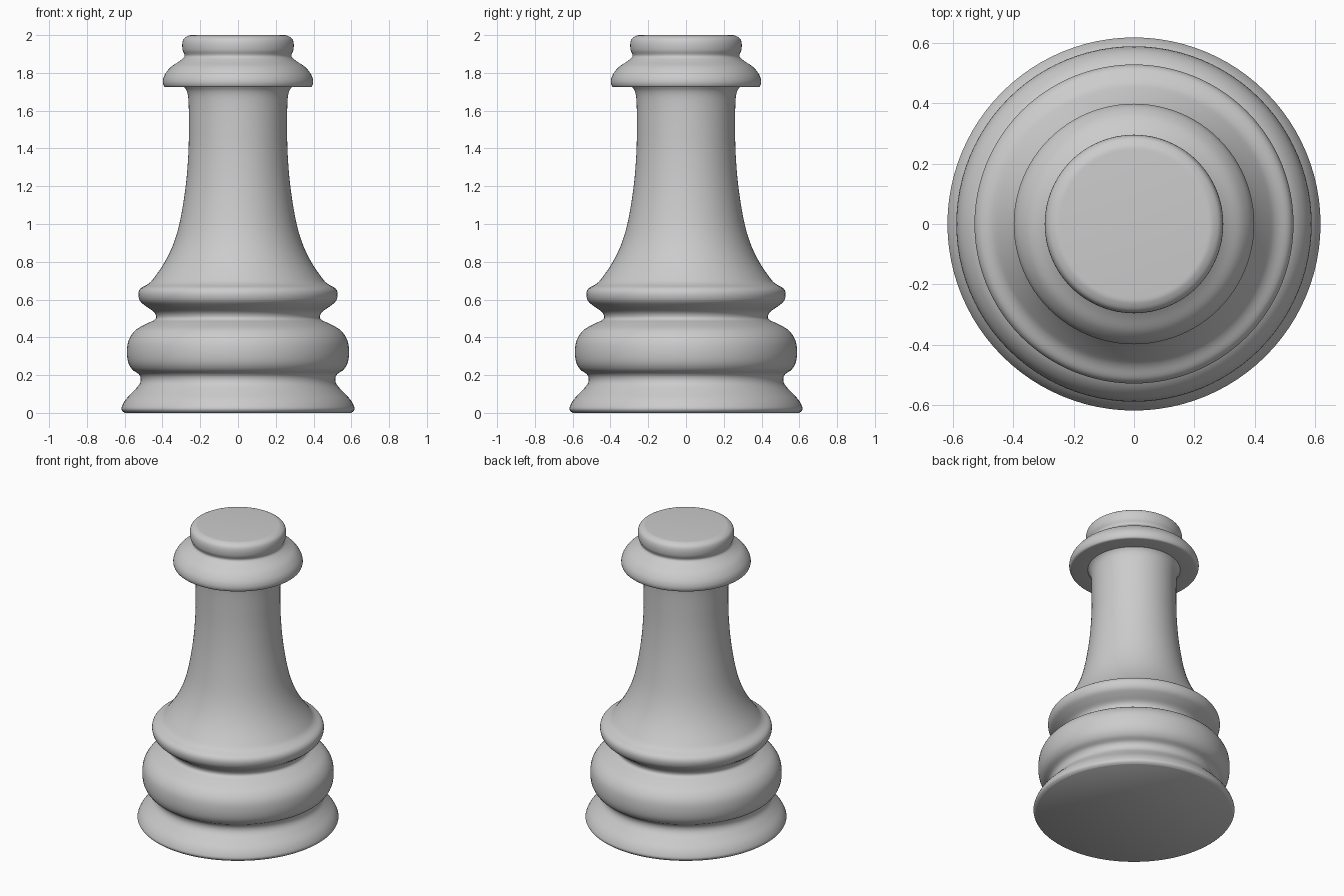
import bpy, math
from mathutils import Vector

old = bpy.data.objects.get("Cube")
if old:
    bpy.data.objects.remove(old, do_unlink=True)

SIDES = 96

grey = bpy.data.materials.new("light grey")
grey.use_nodes = True
color = (0.6, 0.6, 0.6, 1)
grey.diffuse_color = color
grey.node_tree.nodes["Principled BSDF"].inputs["Base Color"].default_value = color


def smooth_path(points, steps=4):
    """Catmull-Rom curve through (radius, height) points."""
    p = [Vector(q) for q in points]
    p = [p[0]] + p + [p[-1]]
    path = []
    for a, b, c, d in zip(p, p[1:], p[2:], p[3:]):
        for i in range(steps):
            t = i / steps
            path.append(0.5 * (2 * b + (c - a) * t + (2 * a - 5 * b + 4 * c - d) * t**2
                               + (3 * b - a - 3 * c + d) * t**3))
    return path + [p[-1]]


def lathe(name, path, cap_bottom=False, cap_top=False):
    """Revolve a bottom-to-top path around the z axis."""
    verts, faces = [], []
    for r, z in path:
        for s in range(SIDES):
            a = math.tau * s / SIDES
            verts.append((r * math.cos(a), r * math.sin(a), z))
    for k in range(len(path) - 1):
        for s in range(SIDES):
            n = (s + 1) % SIDES
            lo, hi = k * SIDES, (k + 1) * SIDES
            faces.append((lo + s, lo + n, hi + n, hi + s))
    if cap_bottom:
        faces.append(tuple(reversed(range(SIDES))))
    if cap_top:
        faces.append(tuple(range(len(verts) - SIDES, len(verts))))
    mesh = bpy.data.meshes.new(name)
    mesh.from_pydata(verts, [], faces)
    mesh.materials.append(grey)
    obj = bpy.data.objects.new(name, mesh)
    bpy.context.collection.objects.link(obj)
    bpy.ops.object.select_all(action='DESELECT')
    obj.select_set(True)
    bpy.context.view_layer.objects.active = obj
    bpy.ops.object.shade_smooth_by_angle(angle=math.radians(40))


# Flared foot, round bulge, thin ring and tapering stem
body = [(0.60, 0), (0.614, 0.012), (0.616, 0.03), (0.595, 0.07), (0.55, 0.118),
        (0.523, 0.15), (0.515, 0.178), (0.525, 0.205), (0.56, 0.23), (0.582, 0.27),
        (0.588, 0.33), (0.577, 0.39), (0.54, 0.44), (0.48, 0.474), (0.443, 0.492),
        (0.434, 0.51), (0.446, 0.535), (0.485, 0.563), (0.518, 0.592), (0.528, 0.63),
        (0.515, 0.66), (0.475, 0.683), (0.447, 0.712), (0.387, 0.80), (0.34, 0.90),
        (0.306, 1.02), (0.277, 1.20), (0.263, 1.37), (0.26, 1.52), (0.262, 1.65),
        (0.27, 1.70), (0.285, 1.725)]
lathe("foot_and_stem", smooth_path(body), cap_bottom=True)

# Flat-bottomed flange with a rounded cap
head = [(0.38, 1.724), (0.392, 1.73), (0.398, 1.755), (0.388, 1.79), (0.357, 1.83),
        (0.313, 1.86), (0.288, 1.88), (0.283, 1.895), (0.293, 1.92), (0.295, 1.955),
        (0.286, 1.982), (0.262, 1.997), (0.245, 2.0)]
lathe("flange_and_cap", [Vector((0.27, 1.724))] + smooth_path(head), cap_top=True)
